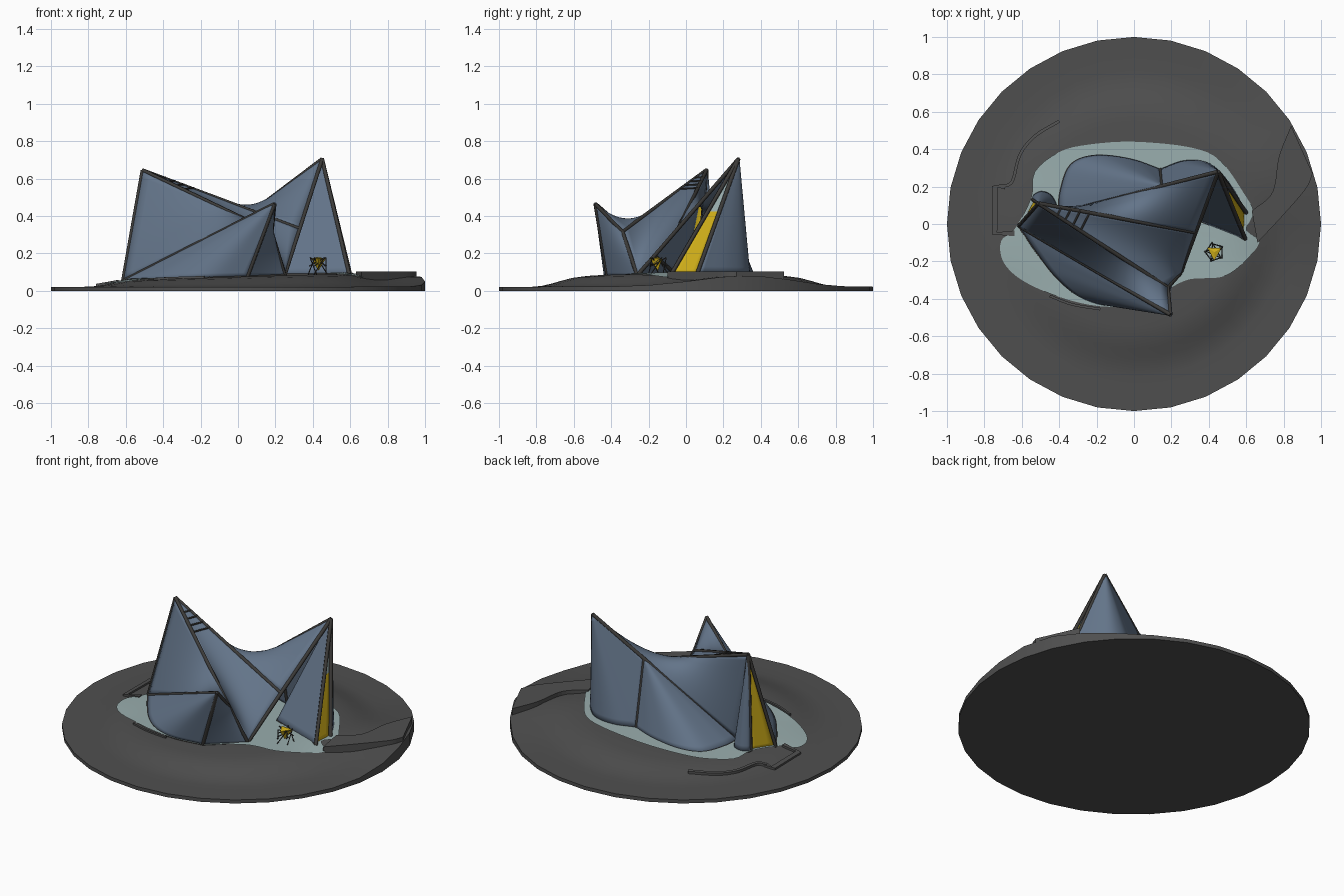
import bpy, bmesh, math
from mathutils import Vector as V

if "Cube" in bpy.data.objects:
    bpy.data.objects.remove(bpy.data.objects["Cube"])


def material(name, rgb):
    m = bpy.data.materials.new(name)
    m.diffuse_color = (*rgb, 1)
    m.use_nodes = True
    m.node_tree.nodes["Principled BSDF"].inputs["Base Color"].default_value = m.diffuse_color
    return m


GROUND = material("dark grey ground", (0.078, 0.078, 0.078))
SHELL = material("slate blue", (0.125, 0.175, 0.25))
RIB = material("charcoal rib", (0.045, 0.043, 0.04))
APRON = material("pale teal", (0.32, 0.42, 0.42))
YELLOW = material("yellow", (0.62, 0.42, 0.01))


def smoothstep(a, b, t):
    t = max(0, min(1, (t - a) / (b - a)))
    return t * t * (3 - 2 * t)


def g(x, y):
    """terrain height: low mound plus a rise towards the right-hand path"""
    r = math.hypot(x, y)
    mound = (0.053 + 0.03 * x) * (1 - smoothstep(0.55, 0.82, r))
    a = math.atan2(y, x) - 0.33
    rise = 0.06 * math.exp(-(a / 0.38) ** 2) * smoothstep(0.55, 0.82, r)
    return 0.022 + mound + rise


def foot(x, y, up=0.0):
    return V((x, y, g(x, y) + up))


def mesh(name, verts, faces, mats, thick=0, smooth=True):
    me = bpy.data.meshes.new(name)
    me.from_pydata([tuple(v) for v in verts], [], faces)
    bm = bmesh.new()
    bm.from_mesh(me)
    bmesh.ops.remove_doubles(bm, verts=bm.verts, dist=1e-5)
    bmesh.ops.recalc_face_normals(bm, faces=bm.faces)
    bm.to_mesh(me)
    bm.free()
    ob = bpy.data.objects.new(name, me)
    bpy.context.collection.objects.link(ob)
    for m in mats:
        me.materials.append(m)
    if thick:
        s = ob.modifiers.new("thickness", 'SOLIDIFY')
        s.thickness, s.offset = thick, 0
    if smooth:
        bpy.ops.object.select_all(action='DESELECT')
        ob.select_set(True)
        bpy.context.view_layer.objects.active = ob
        bpy.ops.object.shade_smooth_by_angle(angle=math.radians(35))
    return ob


def grid_faces(nu, nv):
    return [(i * nv + j, i * nv + j + 1, (i + 1) * nv + j + 1, (i + 1) * nv + j)
            for i in range(nu - 1) for j in range(nv - 1)]


def ruled(name, e1, e2, mats=(SHELL,), n=16, thick=0.012):
    """surface of straight lines between two point lists"""
    verts = [p.lerp(q, j / n) for p, q in zip(e1, e2) for j in range(n + 1)]
    return mesh(name, verts, grid_faces(len(e1), n + 1), mats, thick)


def line(a, b, n=16):
    return [a.lerp(b, i / n) for i in range(n + 1)]


def hypar(name, a, b, c, d):
    ruled(name, line(a, b), line(d, c))


def spline(pts, n=6, closed=False):
    """smooth 2D curve through the points"""
    p = [V(q) for q in pts]
    p = [p[-1]] + p + p[:2] if closed else [2 * p[0] - p[1]] + p + [2 * p[-1] - p[-2]]
    out = []
    for i in range(1, len(p) - 2):
        a, b, c, d = p[i - 1:i + 3]
        for k in range(n):
            t = k / n
            out.append(0.5 * (2 * b + (c - a) * t + (2 * a - 5 * b + 4 * c - d) * t * t
                              + (3 * b - a - 3 * c + d) * t ** 3))
    return out if closed else out + [p[-2]]


def rib(name, pts, r=0.011, mat=RIB):
    cu = bpy.data.curves.new(name, 'CURVE')
    cu.dimensions, cu.bevel_depth, cu.bevel_resolution = '3D', r, 1
    cu.use_fill_caps = True
    s = cu.splines.new('POLY')
    s.points.add(len(pts) - 1)
    for sp, p in zip(s.points, pts):
        sp.co = (*p, 1)
    ob = bpy.data.objects.new(name, cu)
    bpy.context.collection.objects.link(ob)
    cu.materials.append(mat)
    bpy.ops.object.select_all(action='DESELECT')
    ob.select_set(True)
    bpy.context.view_layer.objects.active = ob
    bpy.ops.object.convert(target='MESH')


def slab(name, left, right, top, bottom=0.01):
    """solid strip between two plan curves"""
    verts = []
    for a, b in zip(left, right):
        verts += [(a.x, a.y, bottom), (a.x, a.y, top(a)), (b.x, b.y, top(b)), (b.x, b.y, bottom)]
    n = len(left)
    faces = [(4 * i + k, 4 * i + (k + 1) % 4, 4 * i + 4 + (k + 1) % 4, 4 * i + 4 + k)
             for i in range(n - 1) for k in range(4)]
    faces += [(0, 1, 2, 3), tuple(4 * n - 4 + k for k in range(4))]
    mesh(name, verts, faces, [GROUND], smooth=False)


def curb(name, path, w, h):
    left, right = [], []
    for i, p in enumerate(path):
        t = (path[min(i + 1, len(path) - 1)] - path[max(i - 1, 0)]).normalized()
        s = V((-t.y, t.x)) * w / 2
        left.append(p + s)
        right.append(p - s)
    slab(name, left, right, lambda q: g(q.x, q.y) + h)


# round site with a low mound
SIDES = 32
radii = [1.0, 0.9, 0.82, 0.77, 0.72, 0.67, 0.62, 0.55, 0.3]
ring = [(math.cos(k * math.tau / SIDES), math.sin(k * math.tau / SIDES)) for k in range(SIDES + 1)]
verts = [(c, s, 0) for c, s in ring] + [(r * c, r * s, g(r * c, r * s)) for r in radii for c, s in ring]
faces = grid_faces(len(radii) + 1, SIDES + 1)
faces += [tuple(range(SIDES)), tuple(range(len(radii) * (SIDES + 1), len(radii) * (SIDES + 1) + SIDES))]
mesh("site_disc", verts, faces, [GROUND])

# pale paving around the building
outline = spline([(0.64, 0.06), (0.59, 0.16), (0.46, 0.34), (0.3, 0.41), (0, 0.44), (-0.24, 0.425), (-0.4, 0.385),
                  (-0.53, 0.28), (-0.55, 0.14), (-0.64, -0.03), (-0.71, -0.09), (-0.7, -0.2), (-0.6, -0.3),
                  (-0.4, -0.39), (-0.18, -0.44), (0.05, -0.43), (0.18, -0.35), (0.3, -0.295), (0.46, -0.285),
                  (0.56, -0.23), (0.67, -0.1), (0.6, -0.03)], 4, True)
outline.append(outline[0])
verts = [foot(*(p * k / 6), 0.007) for k in range(7) for p in outline]
mesh("paving", verts, grid_faces(7, len(outline)), [APRON])

# raised path on the right, curbs on the left and front
slab("right_path", spline([(0.63, 0.07), (0.74, 0.17), (0.775, 0.36), (0.84, 0.525)]),
     spline([(0.66, -0.1), (0.8, 0.05), (0.92, 0.19), (0.955, 0.27)]), lambda q: 0.103)
curb("left_curb", spline([(-0.7, 0.2), (-0.65, 0.23), (-0.61, 0.37), (-0.53, 0.47), (-0.4, 0.55)]), 0.016, 0.015)
curb("left_step", [V(p) for p in ((-0.69, 0.2), (-0.745, 0.2), (-0.745, -0.05), (-0.64, -0.05))], 0.03, 0.012)
curb("front_curb", spline([(-0.45, -0.385), (-0.33, -0.43), (-0.18, -0.455)]), 0.014, 0.01)

# key points: three peaks, joints and feet
P1, P2, P3 = V((-0.51, 0.11, 0.645)), V((0.45, 0.28, 0.705)), V((0.195, -0.485, 0.465))
M = V((0.18, -0.34, 0.315))
A, B, C, D, E = foot(-0.615, -0.01), foot(-0.4, 0.06), foot(0.14, 0.29), foot(0.6, 0.06), foot(0.595, -0.08)
F, G, H, K = foot(0.22, 0.07), foot(0.25, -0.26), foot(0.05, -0.42), foot(-0.54, 0.13)
Q, N = P2.lerp(G, 0.6), P2.lerp(B, 0.355)


def base(*pts):
    return [foot(p.x, p.y) for p in spline(pts)]


front_base = base(A.xy, (-0.52, -0.15), (-0.42, -0.28), (-0.3, -0.38), (-0.15, -0.43), H.xy)
back_base = base(B.xy, (-0.395, 0.17), (-0.34, 0.315), (-0.21, 0.365), (-0.02, 0.345), C.xy)
right_base = base(C.xy, (0.27, 0.335), (0.4, 0.32), (0.5, 0.225), D.xy)
left_base = base(B.xy, (-0.44, 0.145), (-0.49, 0.17), (-0.53, 0.155), K.xy)

# curved shells
hypar("front_left_shell", A, P1, M, P3)
hypar("front_right_shell", P1, M, G, Q)
hypar("saddle_roof", P1, Q, P2, B)
hypar("front_corner_wall", H, P3, M, G)
for name, apex, edge in (("front_cone_wall", P3, front_base), ("back_cone_wall", N, back_base),
                         ("right_cone_wall", P2, line(N, C) + right_base[1:]),
                         ("left_cone_wall", P1, left_base), ("entrance_wall", P2, line(E, F))):
    ruled(name, [apex] * len(edge), edge)

# glazed entrance slots: yellow below, pale glass at the top
for name, apex, a, b, limit in (("left_door", P1, A, K, 0.55), ("right_door", P2, E, D, 0.42)):
    inset = V((0.012 if apex is P1 else -0.012, 0, 0))
    ob = ruled(name, [apex + inset] * 5, [p + inset for p in line(a, b, 4)], (YELLOW, APRON), 24, 0.006)
    for f in ob.data.polygons:
        f.material_index = 1 if f.center.z > limit else 0

# straight ribs and base edges
for i, (a, b) in enumerate(((P1, A), (A, P3), (P1, M), (M, P3), (M, G), (P3, H), (P2, G), (P1, Q), (P2, B),
                            (P1, B), (N, C), (P2, D), (P2, E), (P1, K), (E, F), (H, G))):
    rib(f"rib_{i + 1}", [a, b])
for name, pts in (("front", front_base), ("back", back_base), ("right", right_base), ("left", left_base)):
    rib(name + "_base_edge", pts, 0.009)
# louvre bars below the left peak
for i, t in enumerate((0.14, 0.2, 0.26, 0.32)):
    rib(f"louvre_{i + 1}", [P1.lerp(M, t) + V((0.004, 0, 0.006)), P1.lerp(Q, t) + V((0.004, 0, 0.006))], 0.005)

# sculpture in the forecourt: yellow solid held in a cage of rods
S = foot(0.43, -0.15)


def around(k, r, z, n=5):
    return S + V((r * math.cos(k * math.tau / n + 0.5), r * math.sin(k * math.tau / n + 0.5), z))


tri = [around(k, 0.045, 0.085, 3) for k in range(3)]
mesh("sculpture_solid", tri + [S + V((0, 0, 0.02)), S + V((0, 0, 0.092))],
     [(k, (k + 1) % 3, t) for k in range(3) for t in (3, 4)], [YELLOW], smooth=False)
for k in range(5):
    rib(f"sculpture_rod_{k + 1}", [around(k, 0.055, 0), around(k + 1, 0.045, 0.09)], 0.003)
    rib(f"sculpture_brace_{k + 1}", [around(k, 0.05, 0.045), around(k + 2, 0.045, 0.09)], 0.003)
